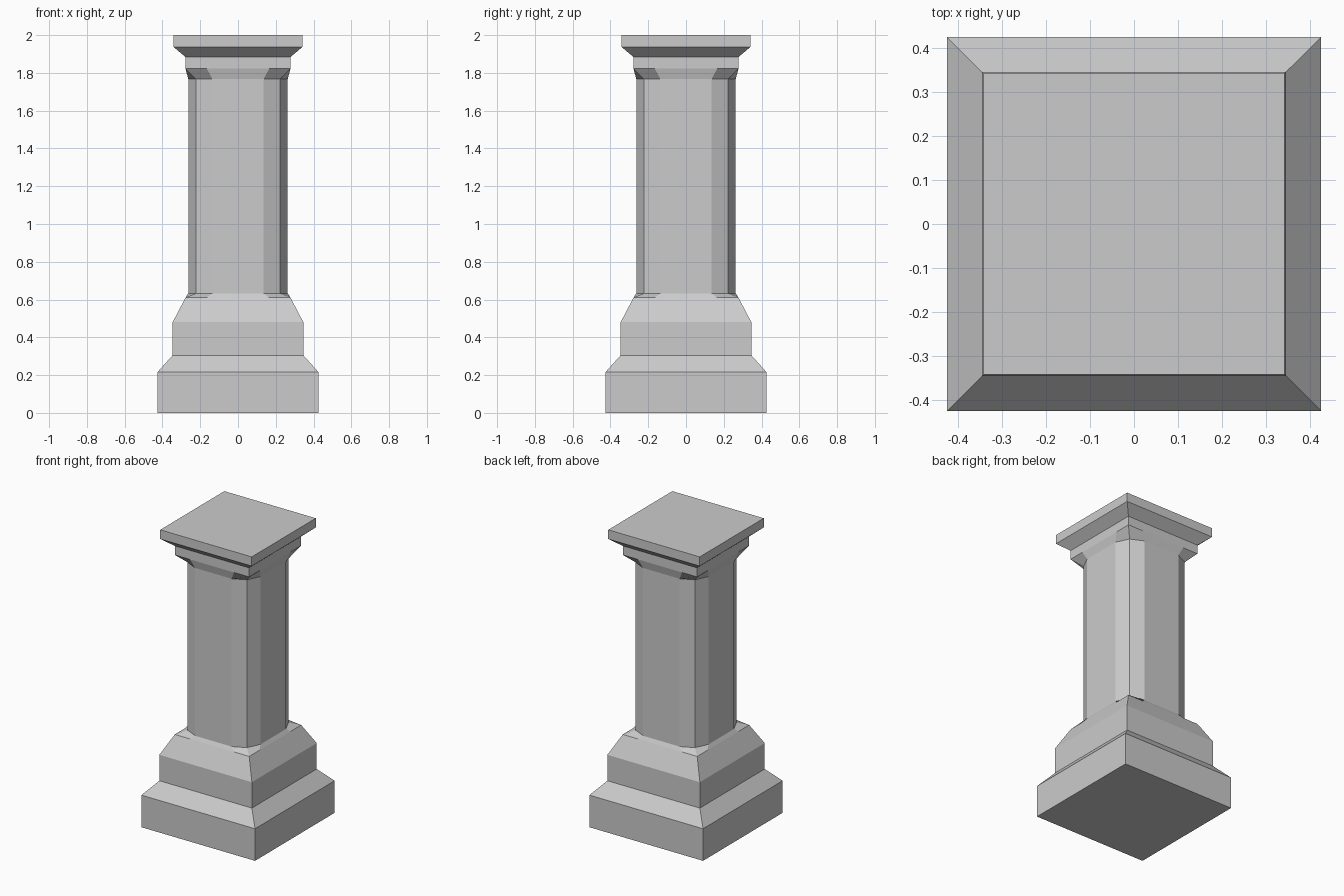
import bpy
import bmesh

if "Cube" in bpy.data.objects:
    bpy.data.objects.remove(bpy.data.objects["Cube"])


def ring(bm, z, side, corner, mid):
    """Twelve points: each corner has one tip and a point on either side."""
    pts = []
    trio = [(mid, -side), (corner, -corner), (side, -mid)]
    for _ in range(4):
        pts += [bm.verts.new((x, y, z)) for x, y in trio]
        trio = [(-y, x) for x, y in trio]
    return pts


def loft(name, profile, cap_bottom=False, cap_top=False):
    bm = bmesh.new()
    rings = [ring(bm, *p) for p in profile]
    for low, high in zip(rings, rings[1:]):
        for i in range(12):
            j = (i + 1) % 12
            bm.faces.new((low[i], low[j], high[j], high[i]))
    if cap_bottom:
        bm.faces.new(rings[0][::-1])
    if cap_top:
        bm.faces.new(rings[-1])
    mesh = bpy.data.meshes.new(name)
    bm.to_mesh(mesh)
    bm.free()
    obj = bpy.data.objects.new(name, mesh)
    bpy.context.collection.objects.link(obj)
    return obj


def square(z, half, mid=0.165):
    return (z, half, half, mid)


# Shaft cross-section: square with two-facet rounded corners
def shaft(z):
    return (z, 0.263, 0.222, 0.136)


# Stepped base, its shoulder flowing into the shaft
loft("pedestal_base", [
    square(0.0, 0.425), square(0.217, 0.425), square(0.305, 0.346),
    square(0.48, 0.346), square(0.61, 0.278), shaft(0.633),
], cap_bottom=True)

# Column shaft
loft("column_shaft", [shaft(0.633), shaft(1.767)])

# Capital flaring back out to a square neck and top slab
loft("capital", [
    shaft(1.767), square(1.823, 0.278), square(1.884, 0.278),
    square(1.938, 0.342), square(2.0, 0.342),
], cap_top=True)
